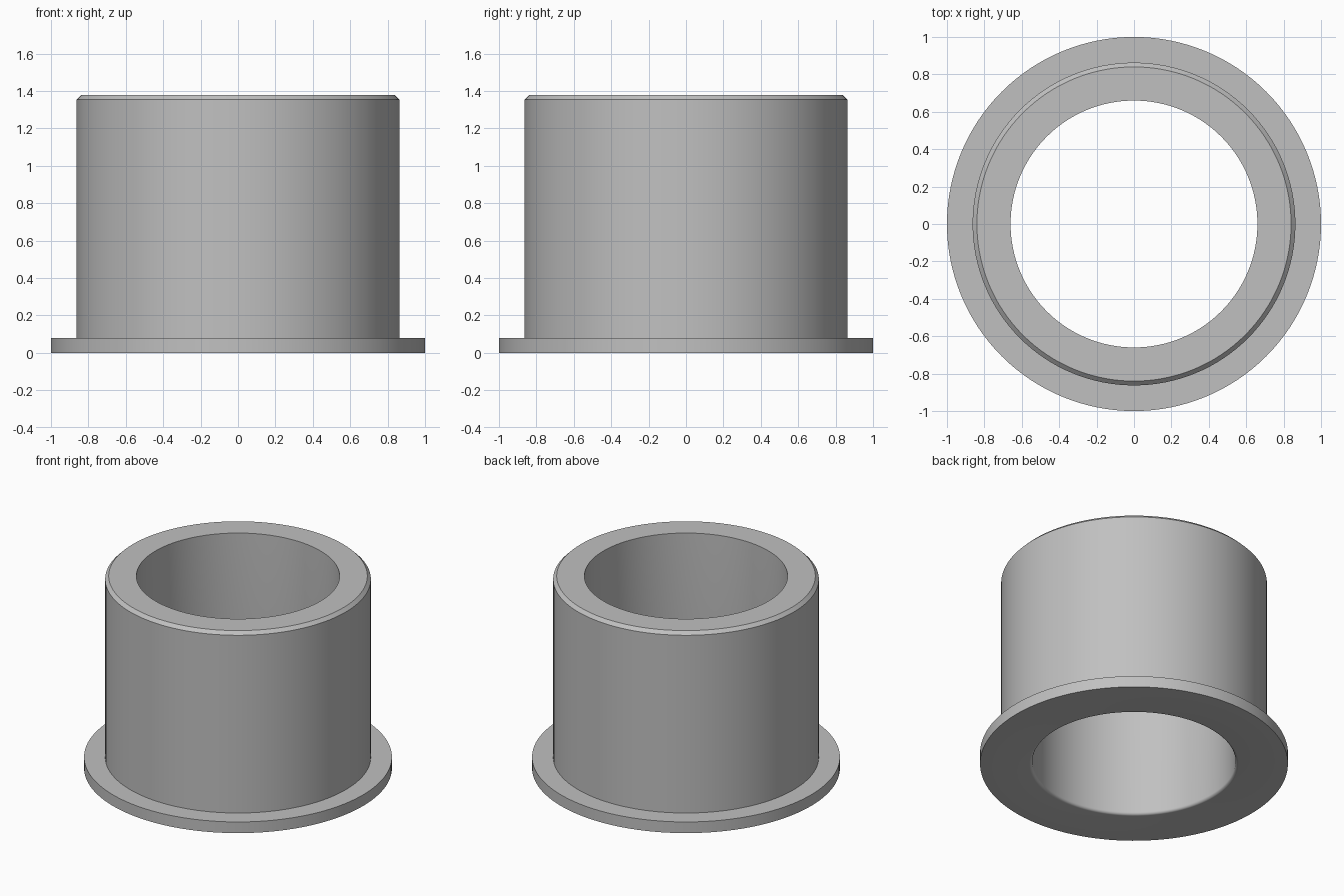
import bpy, bmesh, math
from mathutils import Vector

cube = bpy.data.objects.get("Cube")
if cube:
    bpy.data.objects.remove(cube, do_unlink=True)

# Main dimensions
FLANGE_R, BODY_R, BORE_R = 1.0, 0.863, 0.66
FLANGE_H, HEIGHT = 0.08, 1.377
CHAMFER, FILLET = 0.023, 0.02
SEGMENTS, FILLET_STEPS = 128, 6

steel = bpy.data.materials.new("plain grey")
steel.use_nodes = True
grey = (0.53, 0.53, 0.53, 1)
steel.diffuse_color = grey
steel.node_tree.nodes["Principled BSDF"].inputs["Base Color"].default_value = grey

# Closed half section: flange, sleeve with top chamfer, bore
profile = [
    (FLANGE_R, 0), (FLANGE_R, FLANGE_H),
    (BODY_R, FLANGE_H), (BODY_R, HEIGHT - CHAMFER),
    (BODY_R - CHAMFER, HEIGHT), (BORE_R, HEIGHT),
]
# Rounded lower lip of the bore
for i in range(FILLET_STEPS + 1):
    a = math.pi / 2 * i / FILLET_STEPS
    profile.append((BORE_R + FILLET * (1 - math.cos(a)), FILLET * (1 - math.sin(a))))

# Revolve the section around the vertical axis
bm = bmesh.new()
verts = [bm.verts.new((r, 0, z)) for r, z in profile]
edges = [bm.edges.new((v, verts[(i + 1) % len(verts)])) for i, v in enumerate(verts)]
bmesh.ops.spin(bm, geom=verts + edges, cent=Vector(), axis=Vector((0, 0, 1)),
               angle=math.tau, steps=SEGMENTS, use_merge=True)
bmesh.ops.remove_doubles(bm, verts=bm.verts, dist=1e-5)
bmesh.ops.recalc_face_normals(bm, faces=bm.faces)

mesh = bpy.data.meshes.new("flanged_bushing")
bm.to_mesh(mesh)
bm.free()
mesh.materials.append(steel)
bushing = bpy.data.objects.new("flanged_bushing", mesh)
bpy.context.collection.objects.link(bushing)

# Smooth the round walls, keep the rims crisp
bpy.ops.object.select_all(action="DESELECT")
bushing.select_set(True)
bpy.context.view_layer.objects.active = bushing
bpy.ops.object.shade_smooth_by_angle(angle=math.radians(30))
